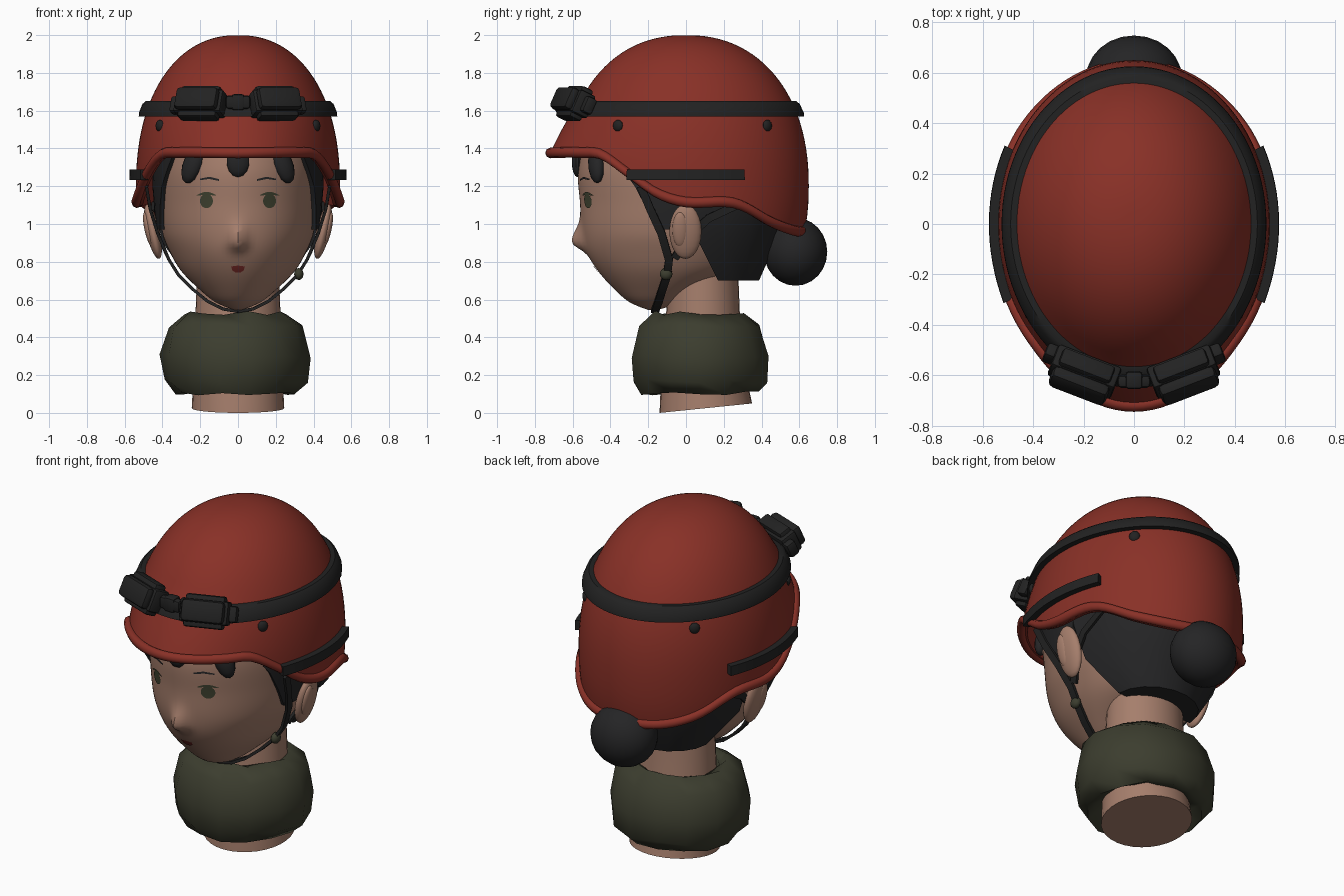
import bpy, bmesh, math, random
from mathutils import Matrix, Vector, Euler

if "Cube" in bpy.data.objects:
    bpy.data.objects.remove(bpy.data.objects["Cube"])

random.seed(4)
PI = math.pi


def mat(name, r, g, b):
    m = bpy.data.materials.new(name)
    m.diffuse_color = (r, g, b, 1)
    m.use_nodes = True
    m.node_tree.nodes["Principled BSDF"].inputs["Base Color"].default_value = m.diffuse_color
    return m


RED = mat("helmet red", .25, .03, .02)
BLACK = mat("gear black", .016, .016, .016)
HAIR = mat("hair black", .018, .018, .019)
SKIN = mat("skin", .38, .21, .15)
OLIVE = mat("scarf olive", .045, .047, .028)
IRIS = mat("eye green", .05, .055, .03)
LIPS = mat("mouth red", .2, .025, .022)


def finish(name, bm, material, angle=40):
    bmesh.ops.recalc_face_normals(bm, faces=bm.faces)
    me = bpy.data.meshes.new(name)
    bm.to_mesh(me)
    bm.free()
    me.materials.append(material)
    me.polygons.foreach_set("use_smooth", [True] * len(me.polygons))
    me.set_sharp_from_angle(angle=math.radians(angle))
    ob = bpy.data.objects.new(name, me)
    bpy.context.collection.objects.link(ob)
    return ob


def loft(name, rows, material, closed=True, caps=True, loop_rows=False, angle=40):
    """Skin over rows of points; rows may be rings and may wrap around."""
    bm = bmesh.new()
    vs = [[bm.verts.new(p) for p in r] for r in rows]
    n, k = len(rows[0]), len(rows)
    for i in range(k if loop_rows else k - 1):
        a, b = vs[i], vs[(i + 1) % k]
        for j in range(n if closed else n - 1):
            bm.faces.new((a[j], a[(j + 1) % n], b[(j + 1) % n], b[j]))
    if caps and not loop_rows:
        bm.faces.new(vs[0])
        bm.faces.new(vs[-1])
    return finish(name, bm, material, angle)


def blob(name, loc, rad, material, rot=(0, 0, 0), seg=24):
    bm = bmesh.new()
    m = Matrix.LocRotScale(Vector(loc), Euler(rot), Vector(rad))
    bmesh.ops.create_uvsphere(bm, u_segments=seg, v_segments=seg // 2, radius=1, matrix=m)
    return finish(name, bm, material)


def spline(tab, x):
    """Smooth interpolation of table rows keyed by their first value."""
    x = max(tab[0][0], min(tab[-1][0], x))
    i = next(k for k in range(len(tab) - 1) if x <= tab[k + 1][0])
    p, q = tab[i], tab[i + 1]
    o, r = tab[max(i - 1, 0)], tab[min(i + 2, len(tab) - 1)]
    h = q[0] - p[0]
    u = (x - p[0]) / h
    out = []
    for c in range(1, len(p)):
        m0 = (q[c] - o[c]) / (q[0] - o[0]) * h
        m1 = (r[c] - p[c]) / (r[0] - p[0]) * h
        out.append((2*u**3 - 3*u*u + 1)*p[c] + (u**3 - 2*u*u + u)*m0
                   + (3*u*u - 2*u**3)*q[c] + (u**3 - u*u)*m1)
    return out


# Head: z, half width, front y, back y, centre y
HEAD = [(.545, .02, -.2, -.15, -.17), (.58, .11, -.29, -.04, -.16), (.65, .2, -.375, .08, -.1),
        (.75, .3, -.465, .3, -.03), (.85, .36, -.525, .4, 0), (.95, .4, -.55, .46, 0),
        (1.1, .42, -.56, .5, 0), (1.3, .43, -.57, .53, 0), (1.55, .4, -.5, .5, 0), (1.7, .3, -.4, .4, 0)]


def head_pt(t, z, off=0.0):
    xh, yf, yb, cy = spline(HEAD, z)
    s, c = math.sin(t), math.cos(t)
    x = (xh + off) * s
    y = cy + c * (yf - off - cy if c > 0 else -(yb + off - cy))
    if c > 0:  # nose
        y -= .062 * math.exp(-(x / .045)**2 - ((z - .9) / (.085 if z > .9 else .04))**2)
    return (x, y, z)


loft("head", [[head_pt(2*PI*j/96, .545 + 1.155*i/60) for j in range(96)] for i in range(61)], SKIN)


def decal(name, outline, material):
    """Thin plate hugging the face, outline given as (x, z)."""
    bm = bmesh.new()
    rows = []
    for f in (1, .66, .33):
        cx = sum(p[0] for p in outline) / len(outline)
        cz = sum(p[1] for p in outline) / len(outline)
        r = []
        for x, z in outline:
            x, z = cx + (x - cx)*f, cz + (z - cz)*f
            r.append(head_pt(math.asin(x / spline(HEAD, z)[0]), z, .005))
        rows.append(r)
    bm.free()
    loft(name, rows, material)


def oval(cx, cz, rx, rz, n=20):
    return [(cx + rx*math.cos(2*PI*k/n), cz + rz*math.sin(2*PI*k/n)) for k in range(n)]


# Face details
for s, side in ((1, "right"), (-1, "left")):
    decal("eye_" + side, oval(s*.165, 1.122, .034, .038), IRIS)
    decal("eyelash_" + side, [(s*(.11 + .11*k/8), 1.15 + .02*math.sin(PI*k/8)) for k in range(9)]
          + [(s*(.22 - .11*k/8), 1.145 + .012*math.sin(PI*k/8)) for k in range(1, 8)], IRIS)
    decal("eyebrow_" + side, [(s*x, z) for x, z in
          ((.1, 1.228), (.15, 1.24), (.2, 1.232), (.2, 1.24), (.15, 1.25), (.1, 1.238))], HAIR)
    # Ears
    blob("ear_" + side, (s*.45, -.003, .96), (.036, .085, .148), SKIN, (0, s*.22, 0))
    blob("inner_ear_" + side, (s*.473, -.03, .97), (.022, .042, .095), SKIN, (0, s*.22, 0))
    # Side locks in front of the ears
    rows = []
    for z, y0, y1 in ((1.42, -.38, 0), (1.3, -.33, .02), (1.2, -.26, .03), (1.08, -.2, .02), (.97, -.15, -.06)):
        yf = spline(HEAD, z)[1]
        a, b = math.acos(y0/yf), math.acos(y1/yf)
        r = [head_pt(a + (b-a)*k/8, z, .025) for k in range(9)]
        r += [head_pt(b + (a-b)*k/8, z, -.01) for k in range(9)]
        rows.append([(s*x, y, z) for x, y, z in r])
    loft("side_hair_" + side, rows, HAIR)
    blob("fringe_" + side, (s*.24, -.475, 1.315), (.055, .04, .105), HAIR, (-.1, s*-.35, s*.5), 14)
decal("mouth", [(-.036, .775), (0, .78), (.036, .775), (.03, .755), (.012, .743), (-.012, .743), (-.03, .755)], LIPS)
blob("fringe_middle", (0, -.575, 1.33), (.062, .03, .082), HAIR, seg=14)

# Back hair and bun
loft("back_hair", [[(xh*math.cos(PI*k/9), y0 + (yb-y0)*math.sin(PI*k/9), z) for k in range(10)]
     for z, xh, y0, yb in ((1.4, .46, -.02, .55), (1.1, .445, .03, .53), (.9, .4, .07, .48), (.7, .25, .17, .39))],
     HAIR, angle=30)
blob("hair_bun", (0, .58, .853), (.19, .168, .18), HAIR)

# Neck with slanted base
rows = []
for z, rx, ry, cy in ((0, .245, .245, .105), (.12, .24, .235, .1), (.4, .23, .2, .09), (.78, .215, .185, .09)):
    rows.append([(rx*math.cos(a), cy + ry*math.sin(a),
                  z + (.05*(ry*math.sin(a) + .245)/.49 if z == 0 else 0)) for a in [2*PI*k/32 for k in range(32)]])
loft("neck", rows, SKIN)

# Scarf
rows = []
for z, rx, ry in ((.5, .215, .2), (.53, .27, .24), (.46, .36, .325), (.3, .395, .365),
                  (.17, .378, .358), (.105, .31, .32), (.14, .235, .23), (.3, .21, .2)):
    rows.append([(-.015 + rx*math.cos(a)*random.uniform(.97, 1.02), .075 + ry*math.sin(a)*random.uniform(.98, 1.02),
                  z + random.uniform(-.012, .012)) for a in [2*PI*k/14 for k in range(14)]])
loft("scarf", rows, OLIVE, loop_rows=True, angle=70)

# Helmet: rim height by angle from the front
RIM = [(-20, 1.35), (0, 1.35), (38, 1.352), (50, 1.34), (65, 1.23), (77, 1.135), (90, 1.09),
       (113, 1.085), (135, .985), (155, .94), (180, .935), (200, .935)]


def helmet_pt(t, z, off=0.0):
    s, c = math.sin(t), math.cos(t)
    k = max(0, 1 - abs((z - 1.2) / .8)**2.2)**(1/2.2)
    flare = .085 * max(0, min(1, (1.7 - z)/.34))**1.3 * max(0, c)**1.2
    return ((.54*k + off)*s, -(.65*k + off + flare)*c, z)


def rim_z(t):
    d = math.degrees(t) % 360
    return spline(RIM, min(d, 360 - d))[0]


N = 96
angles = [2*PI*k/N for k in range(N)]
rows = []
for i in range(1, 33):
    u = i/32
    rows.append([helmet_pt(t, 2 - (2 - rim_z(t) - .01)*(1 - math.cos(u*PI/2))**1.0) for t in angles])
# inner wall
for u in (1, .6, .3):
    rows.append([helmet_pt(t, 2 - (2 - rim_z(t) - .01)*u, -.035) for t in angles])
loft("helmet_shell", rows, RED, angle=50)


def sweep(name, section, ts, material, closed):
    """Sweep an (offset, height) section around the helmet."""
    rows = [[helmet_pt(t, z(t) if callable(z) else z, o) for o, z in section] for t in ts]
    return loft(name, rows, material, loop_rows=closed)


# Rolled rim, elastic band and side rails
rows = []
for t in angles:
    x, y, z = helmet_pt(t, rim_z(t) + .026)
    d = Vector((math.sin(t), -math.cos(t), 0))
    rows.append([Vector((x, y, z)) + d*.026*math.cos(a) + Vector((0, 0, .028*math.sin(a)))
                 for a in [2*PI*k/8 for k in range(8)]])
loft("helmet_rim", rows, RED, loop_rows=True, angle=60)
sweep("goggle_band", [(-.01, 1.57), (.033, 1.57), (.038, 1.59), (.036, 1.635), (.025, 1.65), (-.01, 1.65)],
      angles, BLACK, True)
for s, side in ((1, "right"), (-1, "left")):
    sweep("side_rail_" + side, [(-.01, 1.232), (.036, 1.232), (.036, 1.288), (-.01, 1.288)],
          [s*math.radians(64 + 53*k/16) for k in range(17)], BLACK, False)
    for nm, d in (("front", 55), ("rear", 135)):
        t = s*math.radians(d)
        blob(f"{nm}_bolt_{side}", helmet_pt(t, 1.52), (.03, .018, .032), BLACK, (0, 0, t), 12)


def box(name, size, loc, material, base=Matrix(), bevel=.015):
    bm = bmesh.new()
    bmesh.ops.create_cube(bm, size=1, matrix=Matrix.LocRotScale(Vector(loc), None, Vector(size)))
    bmesh.ops.bevel(bm, geom=bm.edges[:], offset=bevel, segments=2, affect='EDGES', profile=.5)
    bm.transform(base)
    return finish(name, bm, material)


# Goggles
for s, side in ((1, "right"), (-1, "left")):
    base = (Matrix.Translation((s*.2, -.595, 1.64)) @ Matrix.Rotation(s*math.radians(21), 4, 'Z')
            @ Matrix.Rotation(math.radians(-25), 4, 'X'))
    box("goggle_body_" + side, (.27, .1, .13), (0, .01, 0), BLACK, base)
    box("goggle_frame_" + side, (.22, .075, .18), (0, .005, 0), BLACK, base)
    box("goggle_lens_" + side, (.24, .06, .125), (0, -.055, 0), BLACK, base, .025)
    box("goggle_clip_" + side, (.06, .06, .09), (s*.145, .03, 0), BLACK, base)
box("goggle_bridge", (.13, .05, .07), (0, -.625, 1.645), BLACK)
box("goggle_bridge_grip", (.07, .07, .085), (0, -.62, 1.645), BLACK)


def ribbon(name, pts, material, width=.042, thick=.016):
    pts = [Vector(p) for p in pts]
    rows = []
    for i, p in enumerate(pts):
        t = (pts[min(i+1, len(pts)-1)] - pts[max(i-1, 0)]).normalized()
        b = Vector((0, 1, 0))
        b = (b - t*b.dot(t)).normalized() * width/2
        n = t.cross(b).normalized() * thick/2
        rows.append([p + b + n, p - b + n, p - b - n, p + b - n])
    loft(name, rows, material, angle=50)


# Chin straps and buckle
for s, side in ((1, "right"), (-1, "left")):
    ribbon("front_strap_" + side, [(s*x, y, z) for x, y, z in (
        (.485, -.24, 1.2), (.465, -.19, 1.08), (.425, -.13, .95), (.365, -.09, .81), (.315, -.1, .73),
        (.24, -.125, .655), (.16, -.145, .59), (.08, -.16, .55), (0, -.165, .537))], BLACK)
    ribbon("rear_strap_" + side, [(s*x, y, z) for x, y, z in (
        (.45, .27, 1.1), (.45, .12, 1.03), (.43, .03, .95), (.37, -.06, .82))], BLACK)
blob("strap_buckle", (.322, -.105, .735), (.025, .034, .032), OLIVE, seg=12)
